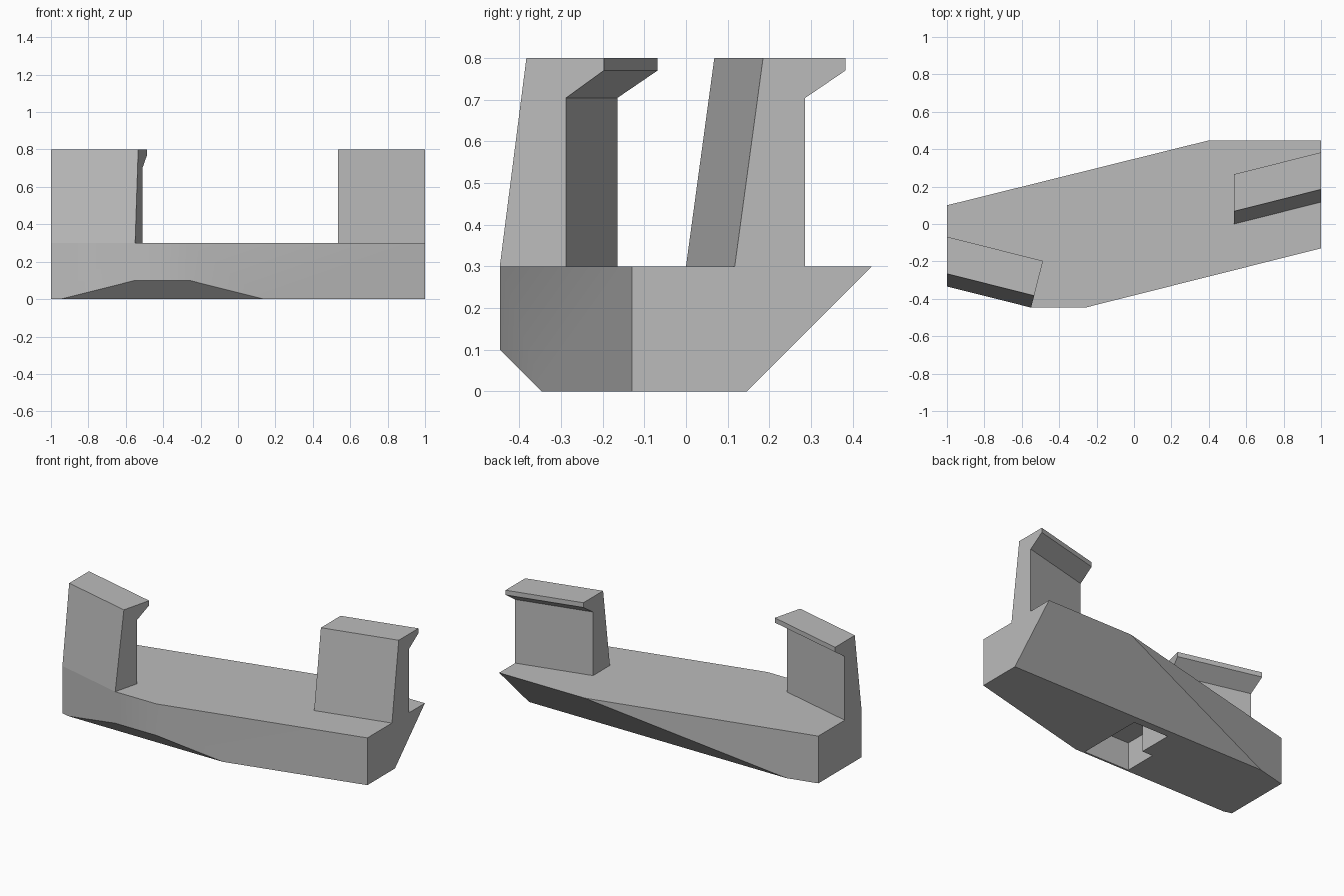
import bpy, bmesh
from math import radians

cube = bpy.data.objects.get("Cube")
if cube:
    bpy.data.objects.remove(cube, do_unlink=True)

grey = bpy.data.materials.new("plain_grey")
grey.use_nodes = True
colour = (0.5, 0.5, 0.5, 1)
grey.diffuse_color = colour
grey.node_tree.nodes["Principled BSDF"].inputs["Base Color"].default_value = colour


def loft(name, ring_a, ring_b, cuts=()):
    """Closed solid between two matching rings, trimmed by (point, normal) planes."""
    bm = bmesh.new()
    a = [bm.verts.new(p) for p in ring_a]
    b = [bm.verts.new(p) for p in ring_b]
    bm.faces.new(a)
    bm.faces.new(b)
    for i in range(len(a)):
        j = (i + 1) % len(a)
        bm.faces.new((a[i], a[j], b[j], b[i]))
    for co, no in cuts:
        bmesh.ops.bisect_plane(bm, geom=bm.verts[:] + bm.edges[:] + bm.faces[:],
                               plane_co=co, plane_no=no, clear_outer=True)
        bmesh.ops.holes_fill(bm, edges=[e for e in bm.edges if e.is_boundary])
    bmesh.ops.recalc_face_normals(bm, faces=bm.faces[:])
    mesh = bpy.data.meshes.new(name)
    bm.to_mesh(mesh)
    bm.free()
    obj = bpy.data.objects.new(name, mesh)
    mesh.materials.append(grey)
    bpy.context.collection.objects.link(obj)
    return obj


def prism(name, outline, low, high, cuts=()):
    return loft(name, [(x, y, low) for x, y in outline],
                [(x, y, high) for x, y in outline], cuts)


# Base slab with sloped undersides at the front and back
base_outline = [(-1, 0.1), (0.4, 0.447), (1, 0.447), (1, -0.13),
                (-0.26, -0.447), (-0.55, -0.447), (-1, -0.334)]
base = prism("base", base_outline, 0, 0.3,
             cuts=[((0, 0.147, 0), (0, 1, -1)), ((0, -0.347, 0), (0, -1, -1))])

# L-shaped pocket in the underside
pocket_outline = [(0.08, 0.098), (-0.165, 0.098), (-0.165, -0.123),
                  (-0.239, -0.123), (-0.239, -0.335), (0.08, -0.335)]
cutter = prism("pocket_cutter", pocket_outline, -0.1, 0.176)
cutter.hide_render = True
pocket = base.modifiers.new("pocket", "BOOLEAN")
pocket.operation = "DIFFERENCE"
pocket.solver = "EXACT"
pocket.object = cutter
bpy.context.view_layer.objects.active = base
base.select_set(True)
bpy.ops.object.modifier_apply(modifier=pocket.name)
bpy.data.objects.remove(cutter, do_unlink=True)
bpy.ops.object.shade_smooth_by_angle(angle=radians(30))

# Hooked arms: leaning outer face, upright inner face, overhanging lip
arm_profile = [(0, 0.3), (0.068, 0.8), (0.266, 0.8), (0.266, 0.77),
               (0.169, 0.704), (0.169, 0.3)]


def arm(name, stations):
    """Each station is an origin and the direction the profile runs in."""
    rings = [[(x + dx * d, y + dy * d, z) for d, z in arm_profile]
             for (x, y), (dx, dy) in stations]
    return loft(name, *rings)


arm("right_arm", [((-1, -0.334), (0, 1)), ((-0.55, -0.447), (0.239, 0.939))])
arm("left_arm", [((0.535, 0), (0, 1)), ((1, 0.117), (0, 1))])
